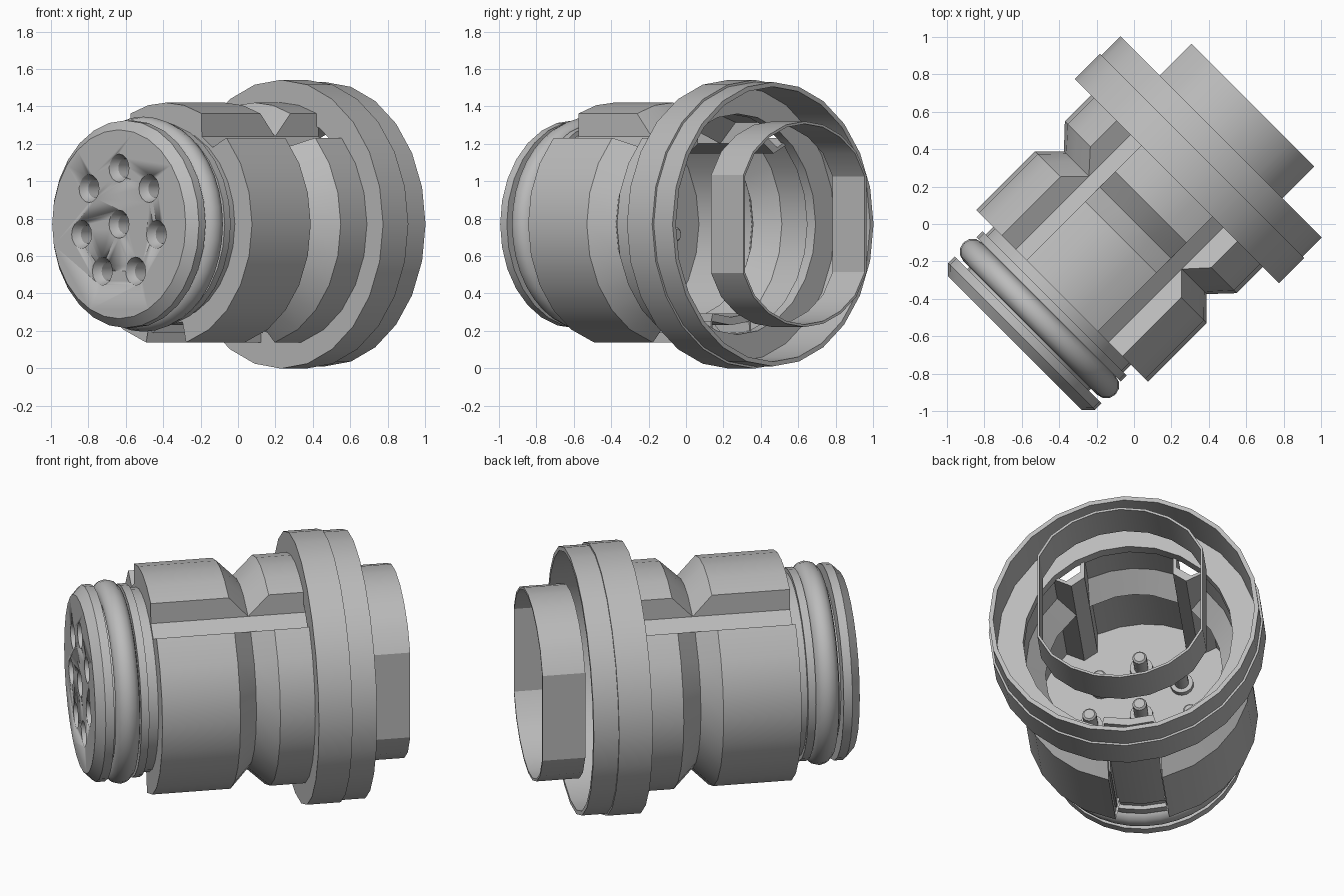
import bpy, bmesh, math
from mathutils import Vector, Matrix

cube = bpy.data.objects.get("Cube")
if cube:
    bpy.data.objects.remove(cube, do_unlink=True)

GREY = bpy.data.materials.new("plain grey")
GREY.use_nodes = True
GREY.diffuse_color = (0.5, 0.5, 0.5, 1)
GREY.node_tree.nodes["Principled BSDF"].inputs["Base Color"].default_value = (0.5, 0.5, 0.5, 1)

# Local frame: y runs along the connector axis, z is up; turned 45 degrees in plan
PLACE = Matrix.Translation((0, 0, 0.77)) @ Matrix.Rotation(math.radians(-45), 4, 'Z')


def finish(bm, name, angle=30):
    bmesh.ops.remove_doubles(bm, verts=bm.verts, dist=0.0005)
    bmesh.ops.recalc_face_normals(bm, faces=bm.faces)
    mesh = bpy.data.meshes.new(name)
    bm.to_mesh(mesh)
    bm.free()
    obj = bpy.data.objects.new(name, mesh)
    bpy.context.collection.objects.link(obj)
    obj.matrix_world = PLACE
    mesh.materials.append(GREY)
    bpy.ops.object.select_all(action='DESELECT')
    obj.select_set(True)
    bpy.context.view_layer.objects.active = obj
    bpy.ops.object.shade_smooth_by_angle(angle=math.radians(angle))
    return obj


def loft(bm, rings, closed):
    """Skin a list of equal-length loops; closed joins the last to the first."""
    loops = [[bm.verts.new(p) for p in ring] for ring in rings]
    pairs = list(zip(loops, loops[1:]))
    if closed:
        pairs.append((loops[-1], loops[0]))
    for a, b in pairs:
        n = len(a)
        for i in range(n):
            j = (i + 1) % n
            bm.faces.new((a[i], a[j], b[j], b[i]))
    if not closed:
        bm.faces.new(loops[0])
        bm.faces.new(loops[-1])


def circle(y, r, n, cx=0, cz=0):
    return [(cx + r * math.sin(math.tau * i / n), y, cz + r * math.cos(math.tau * i / n))
            for i in range(n)]


def turned(bm, profile, n, closed=False, cx=0, cz=0):
    loft(bm, [circle(y, r, n, cx, cz) for y, r in profile], closed)


# Contact positions: one in the middle and seven around
CONTACTS = [(0, 0)] + [(0.29 * math.sin(math.tau * i / 7), 0.29 * math.cos(math.tau * i / 7) + 0.01)
                       for i in range(7)]

# Front cap with ring groove and collar
bm = bmesh.new()
turned(bm, [(-0.90, 0.505), (-0.85, 0.555), (-0.80, 0.555), (-0.80, 0.46), (-0.645, 0.46),
            (-0.645, 0.545), (-0.60, 0.545), (-0.60, 0.52), (-0.50, 0.52)], 28)
cap = finish(bm, "front_cap")

# Countersunk contact holes
bm = bmesh.new()
for cx, cz in CONTACTS:
    turned(bm, [(-0.95, 0.078), (-0.895, 0.075), (-0.855, 0.05), (-0.74, 0.05)], 16, cx=cx, cz=cz)
cutter = finish(bm, "hole_cutter")
cutter.hide_render = True
mod = cap.modifiers.new("holes", 'BOOLEAN')
mod.operation = 'DIFFERENCE'
mod.solver = 'EXACT'
mod.object = cutter
bpy.context.view_layer.objects.active = cap
bpy.ops.object.modifier_apply(modifier=mod.name)
bpy.data.objects.remove(cutter, do_unlink=True)

# Contact pins inside the body
bm = bmesh.new()
for cx, cz in CONTACTS:
    turned(bm, [(-0.51, 0.065), (-0.47, 0.065), (-0.47, 0.04), (-0.36, 0.04), (-0.35, 0.03)],
           14, cx=cx, cz=cz)
finish(bm, "contact_pins")

# Sealing ring
bm = bmesh.new()
tube = [(-0.715 + 0.07 * math.cos(math.tau * k / 12), 0.505 + 0.07 * math.sin(math.tau * k / 12))
        for k in range(12)]
turned(bm, tube, 40, closed=True)
finish(bm, "sealing_ring", 60)

# Body: keyed shell with a V groove, two upper slots and one lower slot
LOW, HIGH = 0.54, 0.65


def polar(r, deg):
    a = math.radians(deg)
    return Vector((r * math.sin(a), 0, r * math.cos(a)))


# half section from the top down: angle at slot floor, angle at key top, floor flag
HALF = [(12, 12, 0), (30, 24.5, 0), (30, 30, 1), (40.5, 40.5, 1), (40.5, 44.7, 0)]
HALF += [(a, a, 0) for a in range(60, 151, 15)]
HALF += [(163.9, 166.6, 0), (163.9, 163.9, 1)]
SECTION = [(0, 0, 0)] + HALF + [(180, 180, 1)] + [(-a, -b, f) for a, b, f in reversed(HALF)]


def section(y, r, scale=1.0):
    k = (r - LOW) / (HIGH - LOW)
    ring = []
    for base, top, floor in SECTION:
        p = polar(LOW, base)
        if not floor:
            p = p.lerp(polar(HIGH, top), k)
        ring.append((p.x * scale, y, p.z * scale))
    return ring


STATIONS = [(-0.544, HIGH), (-0.1, HIGH), (0.01, LOW), (0.127, HIGH), (0.34, HIGH)]
rings = [section(-0.544, HIGH, 0.75)] + [section(y, r) for y, r in STATIONS]
rings += [section(max(y, -0.50), r, 0.92) for y, r in reversed(STATIONS)]
rings.append(section(-0.50, HIGH, 0.75))
bm = bmesh.new()
loft(bm, rings, True)
finish(bm, "keyed_body", 22)

# Flange cup
bm = bmesh.new()
turned(bm, [(0.325, 0.59), (0.325, 0.772), (0.516, 0.772), (0.516, 0.76), (0.658, 0.76),
            (0.658, 0.735), (0.39, 0.735), (0.39, 0.59)], 24, closed=True)
finish(bm, "flange_cup")

# Rear sleeve: thin band with two flat sides
QUARTER = [polar(0.55, a) for a in (-45, -30, -15, 0, 15, 30, 45)]
FLAT, TALL = 0.465, 0.262


def sleeve_loop(y, inset):
    top = [Vector((-FLAT, 0, TALL))] + QUARTER + [Vector((FLAT, 0, TALL))]
    pts = top + [Vector((p.x, 0, -p.z)) for p in reversed(top)]
    return [(p.x * (1 - inset), y, p.z * (1 - inset)) for p in pts]


bm = bmesh.new()
loft(bm, [sleeve_loop(0.655, 0), sleeve_loop(0.898, 0),
          sleeve_loop(0.898, 0.025), sleeve_loop(0.655, 0.025)], True)
finish(bm, "rear_sleeve", 25)
